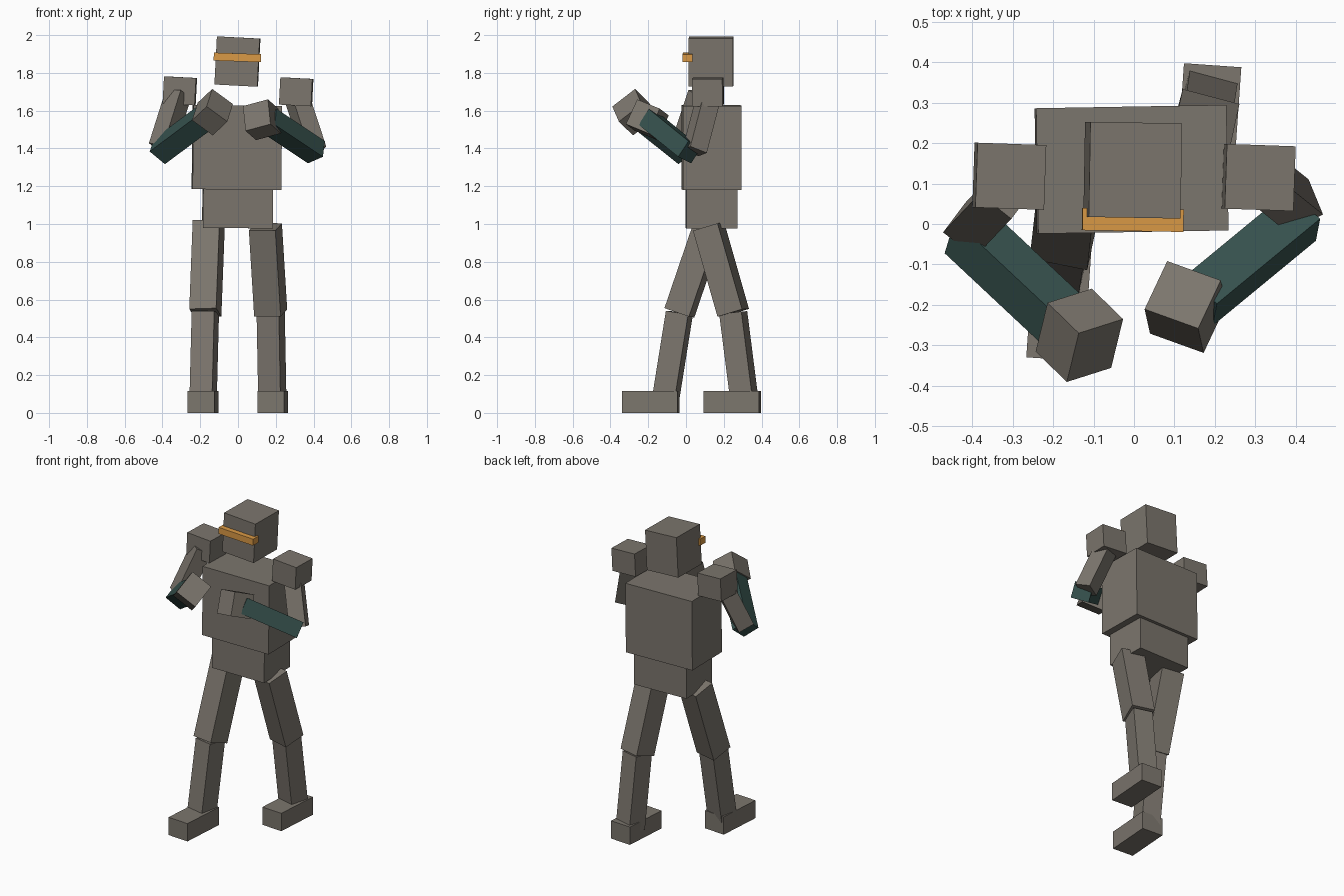
import bpy
import bmesh
from math import radians
from mathutils import Euler, Matrix, Vector

default = bpy.data.objects.get("Cube")
if default:
    bpy.data.objects.remove(default, do_unlink=True)


def material(name, colour):
    mat = bpy.data.materials.new(name)
    mat.use_nodes = True
    rgba = (*colour, 1)
    mat.diffuse_color = rgba
    mat.node_tree.nodes["Principled BSDF"].inputs["Base Color"].default_value = rgba
    return mat


GREY = material("warm_grey", (0.20, 0.18, 0.153))
TEAL = material("dark_teal", (0.038, 0.085, 0.077))
ORANGE = material("orange", (0.70, 0.32, 0.06))


def box(name, centre, size, rotation, mat=GREY):
    """Add a flat-faced box with the given rotation matrix."""
    bm = bmesh.new()
    bmesh.ops.create_cube(bm, size=1)
    bmesh.ops.scale(bm, vec=size, verts=bm.verts)
    mesh = bpy.data.meshes.new(name)
    bm.to_mesh(mesh)
    bm.free()
    mesh.materials.append(mat)
    obj = bpy.data.objects.new(name, mesh)
    obj.matrix_world = Matrix.Translation(centre) @ rotation.to_4x4()
    bpy.context.collection.objects.link(obj)
    return obj


def turned(x=0, y=0, z=0):
    return Euler((radians(x), radians(y), radians(z))).to_matrix()


def frame(axis, side):
    """Rotation with local z along axis and local x close to side."""
    z = Vector(axis).normalized()
    x = Vector(side)
    x = (x - z * x.dot(z)).normalized()
    return Matrix((x, z.cross(x), z)).transposed()


def limb(name, start, end, width, depth, side, mat=GREY):
    a, b = Vector(start), Vector(end)
    box(name, (a + b) / 2, (width, depth, (b - a).length), frame(b - a, side), mat)


# Head, visor and trunk
box("head", (-0.003, 0.133, 1.86), (0.227, 0.235, 0.255), turned(y=3, z=-1))
box("visor", (-0.003, 0.01, 1.882), (0.25, 0.055, 0.042), turned(y=2, z=-1), ORANGE)
box("chest", (-0.006, 0.135, 1.405), (0.47, 0.31, 0.445), turned(y=0.5, z=1))
box("pelvis", (-0.002, 0.135, 1.083), (0.37, 0.27, 0.21), turned(y=0.5, z=1))

# Shoulders
box("left_shoulder", (0.308, 0.115, 1.70), (0.17, 0.16, 0.145), turned(y=3, z=-2))
box("right_shoulder", (-0.308, 0.118, 1.705), (0.17, 0.16, 0.145), turned(y=3, z=-2))

# Left arm, raised across the front
limb("left_upper_arm", (0.305, 0.125, 1.69), (0.405, 0.045, 1.385), 0.10, 0.10, (0.9, 0.45, 0.2))
limb("left_forearm", (0.415, 0.02, 1.38), (0.16, -0.19, 1.55), 0.11, 0.10,
     (-0.123, 0.10, -0.05), TEAL)
box("left_hand", (0.127, -0.205, 1.552), (0.145, 0.145, 0.14),
    frame((-0.057, -0.121, 0.05), (-0.123, 0.081, -0.05)))

# Right arm, raised a little further forward
limb("right_upper_arm", (-0.315, 0.08, 1.69), (-0.405, -0.015, 1.405), 0.10, 0.10, (0.8, -0.6, 0))
limb("right_forearm", (-0.415, -0.015, 1.385), (-0.18, -0.235, 1.56), 0.11, 0.11,
     (0.109, 0.035, -0.08), TEAL)
box("right_hand", (-0.135, -0.275, 1.592), (0.14, 0.155, 0.13),
    frame((0.074, -0.072, 0.07), (0.109, 0.035, -0.08)))

# Legs in mid-stride: hip, knee, ankle, foot centre and outward turn
legs = {
    "left": ((0.145, 0.12, 0.985), (0.173, 0.25, 0.53), (0.182, 0.31, 0.06),
             (0.184, 0.245, 0.058), -15),
    "right": ((-0.155, 0.125, 1.0), (-0.173, -0.035, 0.53), (-0.185, -0.11, 0.06),
              (-0.185, -0.187, 0.058), -12),
}
for side, (hip, knee, ankle, foot, turn) in legs.items():
    across = turned(z=turn) @ Vector((1, 0, 0))
    limb(side + "_thigh", hip, knee, 0.145, 0.14, across)
    limb(side + "_shin", knee, ankle, 0.122, 0.122, across)
    box(side + "_foot", foot, (0.142, 0.295, 0.115), turned(z=-4))
